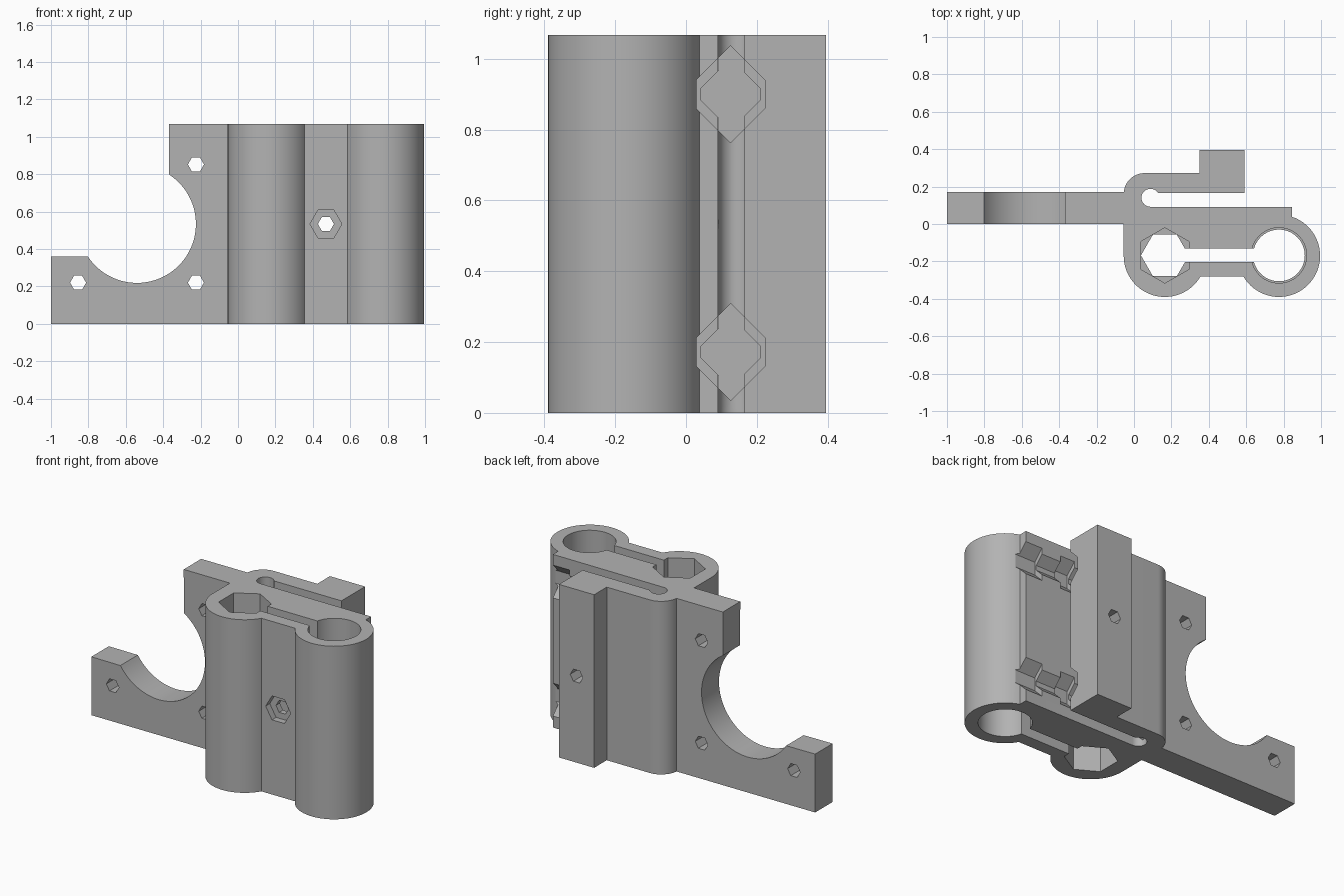
import bpy, bmesh, math

if "Cube" in bpy.data.objects:
    bpy.data.objects.remove(bpy.data.objects["Cube"], do_unlink=True)

grey = bpy.data.materials.new("plain_grey")
grey.use_nodes = True
grey.diffuse_color = (0.45, 0.45, 0.45, 1)
grey.node_tree.nodes["Principled BSDF"].inputs["Base Color"].default_value = (0.45, 0.45, 0.45, 1)

HEIGHT = 1.067
MID = HEIGHT / 2


def arc(cx, cy, r, start, end, steps=40):
    angles = [math.radians(start + (end - start) * i / steps) for i in range(steps + 1)]
    return [(cx + r * math.cos(a), cy + r * math.sin(a)) for a in angles]


def ring(cx, cy, r, sides, turn=0):
    return arc(cx, cy, r, turn, turn + 360, sides)[:-1]


def box(u0, u1, v0, v1):
    return [(u0, v0), (u1, v0), (u1, v1), (u0, v1)]


def clipped_diamond(cy, cz, tip, side):
    k = tip - side
    return [(cy, cz + tip), (cy - side, cz + k), (cy - side, cz - k),
            (cy, cz - tip), (cy + side, cz - k), (cy + side, cz + k)]


def prism(name, outline, axis, lo, hi):
    """Extrude a flat outline along one axis."""
    place = {"x": lambda u, v: (lo, u, v), "y": lambda u, v: (u, lo, v), "z": lambda u, v: (u, v, lo)}[axis]
    bm = bmesh.new()
    face = bm.faces.new([bm.verts.new(place(u, v)) for u, v in outline])
    out = bmesh.ops.extrude_face_region(bm, geom=[face])
    step = [(hi - lo) * (axis == a) for a in "xyz"]
    bmesh.ops.translate(bm, vec=step, verts=[g for g in out["geom"] if isinstance(g, bmesh.types.BMVert)])
    bmesh.ops.recalc_face_normals(bm, faces=bm.faces)
    mesh = bpy.data.meshes.new(name)
    bm.to_mesh(mesh)
    bm.free()
    mesh.materials.append(grey)
    obj = bpy.data.objects.new(name, mesh)
    bpy.context.collection.objects.link(obj)
    return obj


def combine(target, other, operation):
    mod = target.modifiers.new(operation, "BOOLEAN")
    mod.operation, mod.object, mod.solver = operation, other, "EXACT"
    bpy.context.view_layer.objects.active = target
    bpy.ops.object.modifier_apply(modifier=mod.name)
    bpy.data.objects.remove(other, do_unlink=True)


def cut(outline, axis, lo, hi):
    combine(bracket, prism("cutter", outline, axis, lo, hi), "DIFFERENCE")


# Twin-barrel body with the slotted clamp arm behind it
body = arc(.165, -.17, .22, 180, 330)
body += arc(.775, -.17, .22, 210, 431.5)
body += [(.845, .09)]
body += arc(.088, .14, .048, -90, -329, 28)
body += [(.59, .165), (.59, .395), (.35, .395), (.35, .272)]
body += arc(.057, .16, .112, 90, 180, 20)
bracket = prism("clamp_bracket", body, "z", 0, HEIGHT)

# Motor plate with the round cut-out
plate = [(-1, 0), (0, 0), (0, HEIGHT), (-.37, HEIGHT)]
plate += arc(-.54, MID, .315, 57.3, -146.3, 64) + [(-1, .36)]
combine(bracket, prism("motor_plate", plate, "y", 0, .17), "UNION")

# Motor screw holes
for x, z in ((-.855, .22), (-.225, .22), (-.225, .852)):
    cut(ring(x, z, .043, 6), "y", -.1, .3)

# Hexagonal and round bores, wider at both ends
cut(ring(.165, -.168, .128, 6), "z", -.1, 1.2)
cut(ring(.775, -.168, .138, 64), "z", -.1, 1.2)
for lo, hi in ((-.1, .3), (HEIGHT - .3, 1.2)):
    cut(ring(.165, -.168, .148, 6, 30), "z", lo, hi)
    cut(ring(.775, -.168, .148, 64), "z", lo, hi)
cut(box(.2, .72, -.203, -.13), "z", -.2, 1.3)

# Rod channels: narrow run with wider pockets
for z in (.172, .9):
    cut(clipped_diamond(.126, z, .1, .085), "x", .01, 1.1)
    for lo, hi in ((0, .15), (.5, .6), (.73, 1.1)):
        cut(clipped_diamond(.126, z, .137, .097), "x", lo, hi)

# Clamp bolt hole and its nut recess
cut(ring(.47, MID, .043, 6), "y", -.5, .5)
cut(ring(.47, MID, .085, 6), "y", -.5, -.24)

bpy.ops.object.select_all(action="DESELECT")
bracket.select_set(True)
bpy.context.view_layer.objects.active = bracket
bpy.ops.object.shade_smooth_by_angle(angle=math.radians(25))
